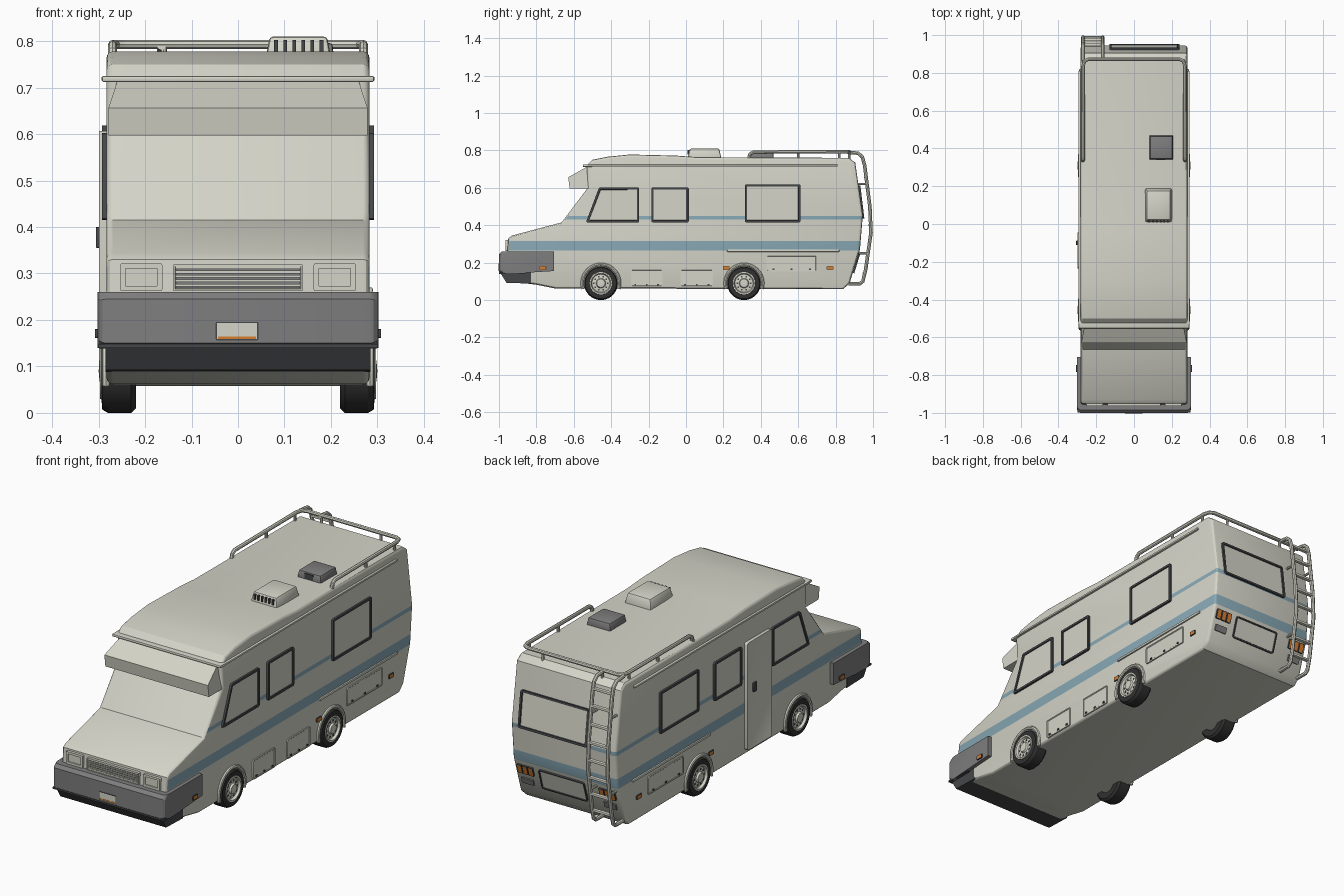
import bpy, bmesh, math
from mathutils import Vector

if "Cube" in bpy.data.objects:
    bpy.data.objects.remove(bpy.data.objects["Cube"])


def material(name, r, g, b):
    m = bpy.data.materials.new(name)
    m.diffuse_color = (r, g, b, 1)
    m.use_nodes = True
    m.node_tree.nodes["Principled BSDF"].inputs["Base Color"].default_value = m.diffuse_color
    return m


BODY = material("warm_white", 0.66, 0.66, 0.58)
GREY = material("bumper_grey", 0.21, 0.21, 0.215)
BLUE = material("stripe_blue", 0.25, 0.40, 0.47)
ORANGE = material("lamp_orange", 0.68, 0.21, 0.03)
BLACK = material("tyre_black", 0.03, 0.03, 0.03)
DARK = material("trim_dark", 0.06, 0.063, 0.068)
HW = 0.283  # half width of the body


def finish(name, bm, *mats):
    bmesh.ops.recalc_face_normals(bm, faces=bm.faces)
    me = bpy.data.meshes.new(name)
    bm.to_mesh(me)
    bm.free()
    for m in mats:
        me.materials.append(m)
    ob = bpy.data.objects.new(name, me)
    bpy.context.collection.objects.link(ob)
    return ob


def prism_bm(profile, hw):
    """Side profile (y, z) extruded across x."""
    bm = bmesh.new()
    f = bm.faces.new([bm.verts.new((-hw, y, z)) for y, z in profile])
    ext = bmesh.ops.extrude_face_region(bm, geom=[f])["geom"]
    bmesh.ops.translate(bm, vec=(2 * hw, 0, 0), verts=[v for v in ext if isinstance(v, bmesh.types.BMVert)])
    bmesh.ops.recalc_face_normals(bm, faces=bm.faces)
    return bm


def bevel(bm, edges, r, seg=3):
    bmesh.ops.bevel(bm, geom=list(edges), offset=r, segments=seg, profile=0.5, affect='EDGES')


def cap_edges(bm):
    return [e for e in bm.edges if any(abs(f.normal.x) > 0.9 for f in e.link_faces)
            and not all(abs(f.normal.x) > 0.9 for f in e.link_faces)]


def box(name, lo, hi, mat, taper=1.0, r=0.0):
    bm = bmesh.new()
    bmesh.ops.create_cube(bm, size=1)
    c, s = (Vector(lo) + Vector(hi)) / 2, Vector(hi) - Vector(lo)
    for v in bm.verts:
        k = taper if v.co.z > 0 else 1
        v.co = Vector((v.co.x * s.x * k, v.co.y * s.y * k, v.co.z * s.z)) + c
    if r:
        bevel(bm, bm.edges[:], r, 2)
    return finish(name, bm, mat)


def panel(name, pts, n, depth, rim, rim_mat, mat, recess=0.005, r=0.01):
    """Raised plate with rounded corners, a rim and a recessed centre."""
    n = Vector(n).normalized()
    bm = bmesh.new()
    f = bm.faces.new([bm.verts.new(Vector(p) - n * 0.003) for p in pts])
    bmesh.ops.bevel(bm, geom=bm.verts[:], offset=r, segments=3, profile=0.5, affect='VERTICES')
    f = bm.faces[:][0]
    ext = bmesh.ops.extrude_face_region(bm, geom=[f])["geom"]
    bmesh.ops.translate(bm, vec=n * (depth + 0.003), verts=[v for v in ext if isinstance(v, bmesh.types.BMVert)])
    bmesh.ops.recalc_face_normals(bm, faces=bm.faces)
    top = max(bm.faces, key=lambda q: q.calc_center_median().dot(n))
    if rim:
        bmesh.ops.inset_individual(bm, faces=[top], thickness=rim, depth=0)
        if recess:
            bmesh.ops.inset_individual(bm, faces=[top], thickness=0.002, depth=-recess)
    top.material_index = 1
    return finish(name, bm, rim_mat, mat)


def side_panel(name, s, y0, y1, z0, z1, depth, rim, rim_mat, mat, shift=0, x=HW, **kw):
    pts = [(s * x, y0, z0), (s * x, y1, z0), (s * x, y1, z1), (s * x, y0 + shift, z1)]
    return panel(name, pts, (s, 0, 0), depth, rim, rim_mat, mat, **kw)


def front_panel(name, y, x0, x1, z0, z1, depth, rim, rim_mat, mat, **kw):
    pts = [(x0, y, z0), (x1, y, z0), (x1, y, z1), (x0, y, z1)]
    return panel(name, pts, (0, -1, 0), depth, rim, rim_mat, mat, **kw)


def rear_y(z):
    if z > 0.45:
        return 0.945 - (z - 0.45) * 0.14
    return 0.93 + (z - 0.27) * (0.083 if z > 0.27 else 0.305)


def rear_panel(name, x0, x1, z0, z1, depth, rim, rim_mat, mat, **kw):
    a, b = rear_y(z0), rear_y(z1)
    pts = [(x0, a, z0), (x1, a, z0), (x1, b, z1), (x0, b, z1)]
    return panel(name, pts, (0, z1 - z0, a - b), depth, rim, rim_mat, mat, **kw)


def tube(name, pts, r, mat):
    cu = bpy.data.curves.new(name, 'CURVE')
    cu.dimensions = '3D'
    cu.bevel_depth, cu.bevel_resolution, cu.use_fill_caps = r, 2, True
    sp = cu.splines.new('POLY')
    sp.points.add(len(pts) - 1)
    for p, q in zip(sp.points, pts):
        p.co = (*q, 1)
    cu.materials.append(mat)
    ob = bpy.data.objects.new(name, cu)
    bpy.context.collection.objects.link(ob)
    bpy.ops.object.select_all(action='DESELECT')
    ob.select_set(True)
    bpy.context.view_layer.objects.active = ob
    bpy.ops.object.convert(target='MESH')


def lathe(name, prof, s, y, z, mat):
    """Profile of (radius, x) spun about the axle."""
    bm = bmesh.new()
    vs = [bm.verts.new((s * x, y, z + r)) for r, x in prof]
    es = [bm.edges.new(p) for p in zip(vs, vs[1:])]
    bmesh.ops.spin(bm, geom=vs + es, cent=(0, y, z), axis=(1, 0, 0), angle=math.tau, steps=36)
    bmesh.ops.remove_doubles(bm, verts=bm.verts, dist=1e-4)
    return finish(name, bm, mat)


# Body shell: side profile, rounded edges, painted stripes cut in by height
bm = prism_bm([(-0.53, 0.72), (-0.5, 0.75), (-0.42, 0.766), (-0.3, 0.778), (-0.05, 0.772), (0.06, 0.764),
               (0.87, 0.76), (0.905, 0.735), (0.945, 0.45), (0.93, 0.27), (0.875, 0.09), (0.84, 0.058),
               (-0.7, 0.062), (-0.8, 0.082), (-0.95, 0.1), (-0.955, 0.26), (-0.95, 0.33), (-0.93, 0.345),
               (-0.665, 0.415), (-0.525, 0.6)], HW)
bevel(bm, cap_edges(bm), 0.014)
for z in (0.265, 0.315, 0.43, 0.45):
    bmesh.ops.bisect_plane(bm, geom=bm.verts[:] + bm.edges[:] + bm.faces[:], plane_co=(0, 0, z), plane_no=(0, 0, 1))
for f in bm.faces:
    z = f.calc_center_median().z
    if (0.265 < z < 0.315 or 0.43 < z < 0.45) and f.normal.y > -0.35:
        f.material_index = 1
finish("body_shell", bm, BODY, BLUE)

# Visor over the windscreen and the eave around the roof
bm = prism_bm([(-0.525, 0.715), (-0.63, 0.656), (-0.622, 0.597), (-0.51, 0.597)], 0.279)
for v in bm.verts:
    if v.co.z > 0.7:
        v.co.x *= 0.93
finish("visor", bm, BODY)
box("front_eave", (-0.293, -0.552, 0.712), (0.293, -0.5, 0.725), BODY, r=0.004)
for s in (-1, 1):
    box("drip_rail", (s * 0.287 - 0.007, -0.53, 0.714), (s * 0.287 + 0.007, 0.81, 0.724), BODY, r=0.003)
    box("rub_rail", (s * 0.285 - 0.005, 0.22, 0.258), (s * 0.285 + 0.005, 0.82, 0.27), BODY, r=0.003)

# Front bumper and chin
bm = prism_bm([(-0.985, 0.26), (-1, 0.245), (-1, 0.15), (-0.98, 0.138), (-0.705, 0.155), (-0.705, 0.26)], 0.302)
bevel(bm, [e for e in cap_edges(bm) if all(v.co.y < -0.97 for v in e.verts)], 0.02)
finish("front_bumper", bm, GREY)
finish("chin", prism_bm([(-0.993, 0.146), (-0.96, 0.092), (-0.83, 0.088), (-0.83, 0.146)], 0.285), DARK)
box("bumper_lip", (-0.3, -0.999, 0.14), (0.3, -0.86, 0.148), DARK)

# Grille with bars, lamps, number plate
front_panel("grille", -0.95, -0.14, 0.14, 0.262, 0.32, 0.014, 0.005, BODY, GREY, r=0.004, recess=0.006)
for i in range(5):
    z = 0.272 + i * 0.0095
    box("grille_bar", (-0.134, -0.963, z), (0.134, -0.955, z + 0.0055), BODY)
front_panel("number_plate", -0.998, -0.048, 0.044, 0.156, 0.196, 0.004, 0.003, DARK, BODY, r=0.003, recess=0)
box("plate_band", (-0.043, -1.003, 0.159), (0.039, -1.0, 0.164), ORANGE)
for s in (-1, 1):
    front_panel("headlamp", -0.95, s * 0.163, s * 0.253, 0.262, 0.322, 0.014, 0.011, BODY, BODY, r=0.004)
    front_panel("fog_lamp", -0.992, s * 0.113, s * 0.202, 0.178, 0.236, 0.007, 0.009, BODY, BODY, r=0.006, recess=0.003)
    front_panel("indicator", -0.996, s * 0.212, s * 0.27, 0.185, 0.22, 0.003, 0.003, DARK, ORANGE, r=0.006, recess=0)

# Sides: windows, hatches, marker lamps
for s in (-1, 1):
    mid = (-0.185, 0.015) if s > 0 else (-0.015, 0.195)
    for nm, y0, y1, z1, sh in (("cab_window", -0.535, -0.25, 0.602, 0.07), ("middle_window", *mid, 0.602, 0),
                               ("rear_side_window", 0.315, 0.612, 0.618, 0)):
        side_panel(nm, s, y0, y1, 0.415, z1, 0.01, 0.011, DARK, BODY, shift=sh, r=0.008)
    hatches = [(0.43, 0.7, 0.152, 0.24)]
    if s > 0:
        hatches += [(-0.295, -0.125, 0.07, 0.165), (-0.03, 0.145, 0.07, 0.165)]
    for y0, y1, z0, z1 in hatches:
        side_panel("storage_hatch", s, y0, y1, z0, z1, 0.006, 0.005, BODY, BODY, recess=0.002, r=0.008)
        for k in (0.14, 0.5, 0.86):
            y = y0 + (y1 - y0) * k
            box("hatch_latch", (s * 0.288 - 0.003, y - 0.005, z0 + 0.008), (s * 0.288 + 0.003, y + 0.005, z0 + 0.016), DARK)
    for y, x in ((0.215, HW), (0.77, HW), (-0.765, 0.302)):
        side_panel("side_marker", s, y - 0.018, y + 0.018, 0.161, 0.181, 0.006, 0.003, DARK, ORANGE, x=x, recess=0, r=0.003)

# Entrance door on the left
side_panel("door", -1, -0.235, -0.045, 0.085, 0.607, 0.016, 0.004, BODY, BODY, recess=0.001, r=0.012)
box("door_handle", (-0.306, -0.112, 0.355), (-0.295, -0.088, 0.4), DARK, r=0.002)

# Rear: window, hatch, tail lamps
rear_panel("rear_window", -0.13, 0.24, 0.435, 0.612, 0.01, 0.01, DARK, BODY, r=0.01)
rear_panel("rear_hatch", -0.1, 0.147, 0.145, 0.248, 0.008, 0.006, DARK, BODY, r=0.01, recess=0.003)
for s in (-1, 1):
    for i in range(3):
        x = s * (0.178 + i * 0.03)
        rear_panel("tail_lamp", x, x + s * 0.026, 0.2, 0.245, 0.008, 0.003, DARK, ORANGE, r=0.003, recess=0)
    rear_panel("reflector", s * 0.19, s * 0.255, 0.145, 0.175, 0.006, 0.003, GREY, GREY, r=0.003, recess=0)

# Wheels and arch trims
for s in (-1, 1):
    for y in (-0.455, 0.31):
        lathe("tyre", [(0.05, 0.22), (0.08, 0.22), (0.09, 0.23), (0.09, 0.28), (0.083, 0.292), (0.06, 0.294), (0.056, 0.28)], s, y, 0.09, BLACK)
        lathe("hub", [(0.062, 0.29), (0.06, 0.297), (0.053, 0.297), (0.048, 0.286), (0.026, 0.289), (0.022, 0.298), (0, 0.3)], s, y, 0.09, BODY)
        for k in range(10):
            a = math.tau * k / 10
            cy, cz = y + 0.037 * math.cos(a), 0.09 + 0.037 * math.sin(a)
            box("hub_hole", (s * 0.286 - 0.003, cy - 0.004, cz - 0.004), (s * 0.286 + 0.003, cy + 0.004, cz + 0.004), DARK)
        arc = [math.radians(-18 + 216 * k / 20) for k in range(21)]
        tube("wheel_arch", [(s * 0.284, y + 0.1 * math.cos(a), 0.09 + 0.1 * math.sin(a)) for a in arc], 0.009, BODY)

# Roof vents
box("front_vent", (0.058, 0.008, 0.755), (0.202, 0.19, 0.81), BODY, taper=0.86, r=0.008)
for i in range(6):
    x = 0.078 + i * 0.0195
    box("vent_slot", (x, 0.008, 0.777), (x + 0.008, 0.03, 0.802), DARK)
box("rear_vent", (0.08, 0.34, 0.755), (0.208, 0.47, 0.796), GREY, taper=0.92, r=0.006)
box("vent_latch", (0.12, 0.34, 0.765), (0.165, 0.365, 0.79), DARK)

# Roof rail, open to the front
half = [(0.27, 0.335, 0.755), (0.27, 0.342, 0.78), (0.27, 0.36, 0.791), (0.27, 0.835, 0.793), (0.262, 0.862, 0.793), (0.24, 0.873, 0.793)]
tube("roof_rail", half + [(-x, y, z) for x, y, z in reversed(half)], 0.0095, BODY)
for x, y in ((0.268, 0.6), (0.268, 0.82), (0.16, 0.872)):
    for s in (-1, 1):
        tube("rail_foot", [(s * x, y, 0.745), (s * x, y, 0.79)], 0.007, BODY)

# Rear ladder
path = [(0.865, 0.79), (0.92, 0.785), (0.943, 0.765), (0.955, 0.72), (0.983, 0.5), (0.989, 0.36),
        (0.96, 0.16), (0.945, 0.1), (0.93, 0.088), (0.87, 0.088)]
for x in (-0.27, -0.165):
    tube("ladder_rail", [(x, y, z) for y, z in path], 0.0095, BODY)
    for z, y in ((0.62, 0.967), (0.25, 0.973)):
        tube("ladder_bracket", [(x, rear_y(z) - 0.01, z), (x, y, z)], 0.006, BODY)
for y, z in ((0.951, 0.735), (0.963, 0.655), (0.974, 0.57), (0.983, 0.485), (0.986, 0.4), (0.982, 0.315), (0.97, 0.23), (0.955, 0.145)):
    box("ladder_rung", (-0.268, y - 0.01, z - 0.006), (-0.167, y + 0.008, z + 0.006), BODY, r=0.003)

# Smooth shading with sharp edges kept
bpy.ops.object.select_all(action='SELECT')
bpy.context.view_layer.objects.active = bpy.context.collection.objects[0]
bpy.ops.object.shade_smooth_by_angle(angle=math.radians(30))
